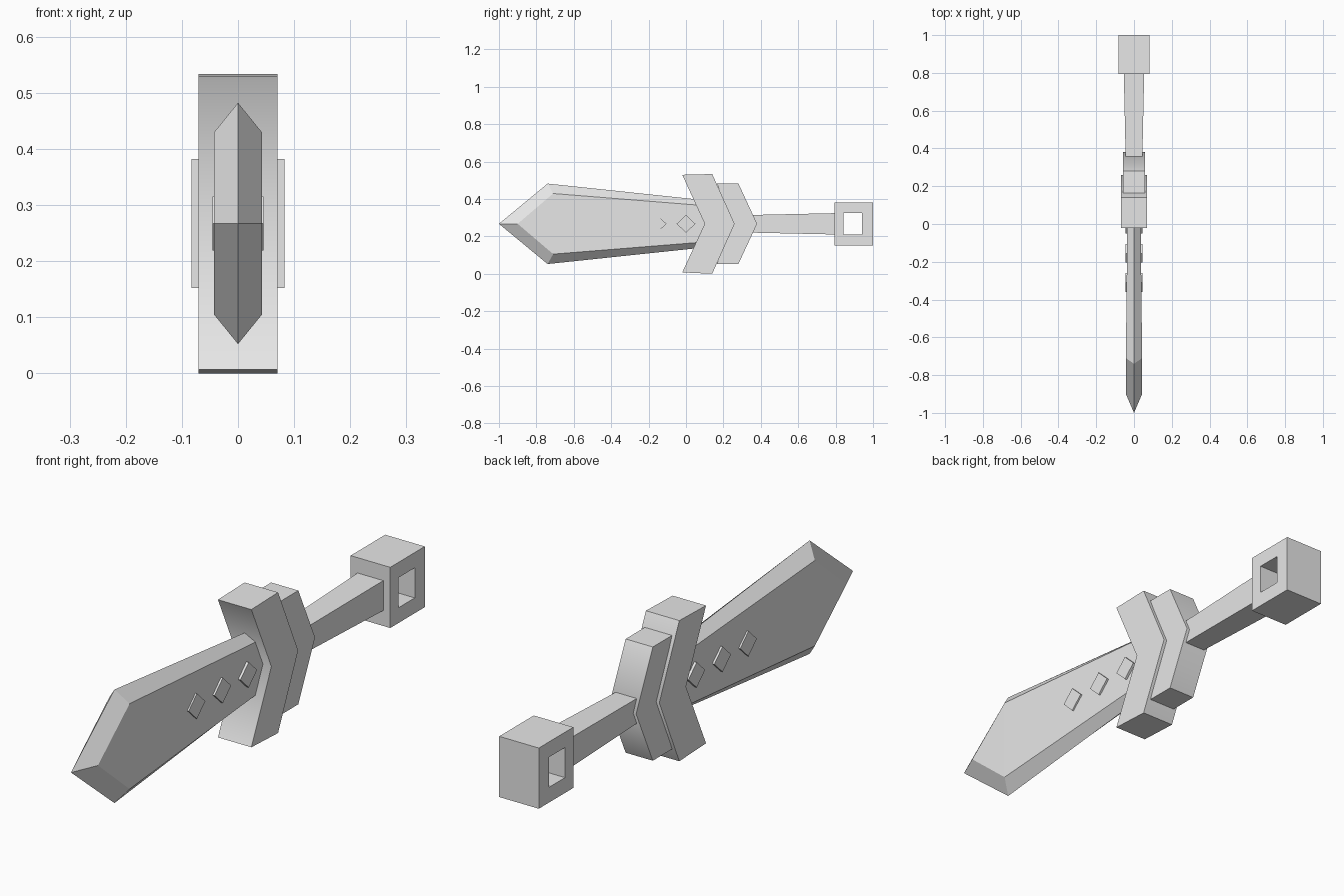
import bpy
import bmesh
import math

cube = bpy.data.objects.get("Cube")
if cube:
    bpy.data.objects.remove(cube, do_unlink=True)

MID = 0.267  # height of the sword's long axis

grey = bpy.data.materials.new("plain_grey")
grey.use_nodes = True
grey.diffuse_color = (0.8, 0.8, 0.8, 1)
grey.node_tree.nodes["Principled BSDF"].inputs["Base Color"].default_value = (0.8, 0.8, 0.8, 1)


def finish(name, bm, smooth=None):
    bmesh.ops.recalc_face_normals(bm, faces=bm.faces)
    mesh = bpy.data.meshes.new(name)
    bm.to_mesh(mesh)
    bm.free()
    mesh.materials.append(grey)
    obj = bpy.data.objects.new(name, mesh)
    bpy.context.collection.objects.link(obj)
    if smooth:
        bpy.ops.object.select_all(action="DESELECT")
        obj.select_set(True)
        bpy.context.view_layer.objects.active = obj
        bpy.ops.object.shade_smooth_by_angle(angle=math.radians(smooth))
    return obj


def plate(name, edge_a, edge_b, half, closed=False, smooth=None):
    """Strip between two (y, height) lines, extruded to both sides of x = 0."""
    bm = bmesh.new()
    a, b = [[bm.verts.new((-half, y, MID + h)) for y, h in edge] for edge in (edge_a, edge_b)]
    n = len(a)
    for i in range(n if closed else n - 1):
        j = (i + 1) % n
        bm.faces.new((a[i], a[j], b[j], b[i]))
    ext = bmesh.ops.extrude_face_region(bm, geom=bm.faces[:], use_keep_orig=True)
    moved = [v for v in ext["geom"] if isinstance(v, bmesh.types.BMVert)]
    bmesh.ops.translate(bm, verts=moved, vec=(2 * half, 0, 0))
    return finish(name, bm, smooth)


def rect(y0, y1, h):
    return [(y0, -h), (y1, -h), (y1, h), (y0, h)]


# Blade: sharp rim on x = 0, with a raised flat on each side
def outline(tip, shoulder, base):
    return [(tip, 0), shoulder, base, (base[0], -base[1]), (shoulder[0], -shoulder[1])]


bm = bmesh.new()
rim = [bm.verts.new((0, y, MID + h)) for y, h in outline(-1, (-0.74, 0.215), (0.15, 0.121))]
flat = outline(-0.9, (-0.71, 0.162), (0.15, 0.093))
depth = [0.043, 0.043, 0.034, 0.034, 0.043]
for side in (-1, 1):
    top = [bm.verts.new((side * d, y, MID + h)) for d, (y, h) in zip(depth, flat)]
    bm.faces.new((top[0], top[1], top[4]))
    bm.faces.new(top[1:])
    for i in range(5):
        j = (i + 1) % 5
        bm.faces.new((rim[i], rim[j], top[j], top[i]))
finish("blade", bm)

# Diamond studs running through the blade
for i in range(3):
    y = -0.155 * i
    plate("diamond_stud_%d" % (i + 1), [(y - 0.05, 0), (y, -0.048)],
          [(y, 0.048), (y + 0.05, 0)], 0.045)

# Two nested chevron guards
plate("front_guard", [(-0.02, -0.26), (0.10, 0), (-0.02, 0.262)],
      [(0.14, -0.267), (0.26, 0), (0.14, 0.266)], 0.07, smooth=50)
plate("rear_guard", [(0.165, -0.215), (0.25, 0), (0.165, 0.216)],
      [(0.28, -0.215), (0.38, 0), (0.28, 0.216)], 0.057, smooth=50)

# Tapered grip
bm = bmesh.new()
ends = []
for y, w, h in ((0.3, 0.043, 0.046), (0.8, 0.054, 0.057)):
    ends.append([bm.verts.new((sx * w, y, MID + sz * h))
                 for sx, sz in ((-1, -1), (1, -1), (1, 1), (-1, 1))])
    bm.faces.new(ends[-1])
for i in range(4):
    j = (i + 1) % 4
    bm.faces.new((ends[0][i], ends[0][j], ends[1][j], ends[1][i]))
finish("grip", bm)

# Square pommel with a hole through its sides
plate("pommel", rect(0.793, 1.0, 0.115), rect(0.843, 0.94, 0.057), 0.083, closed=True)
